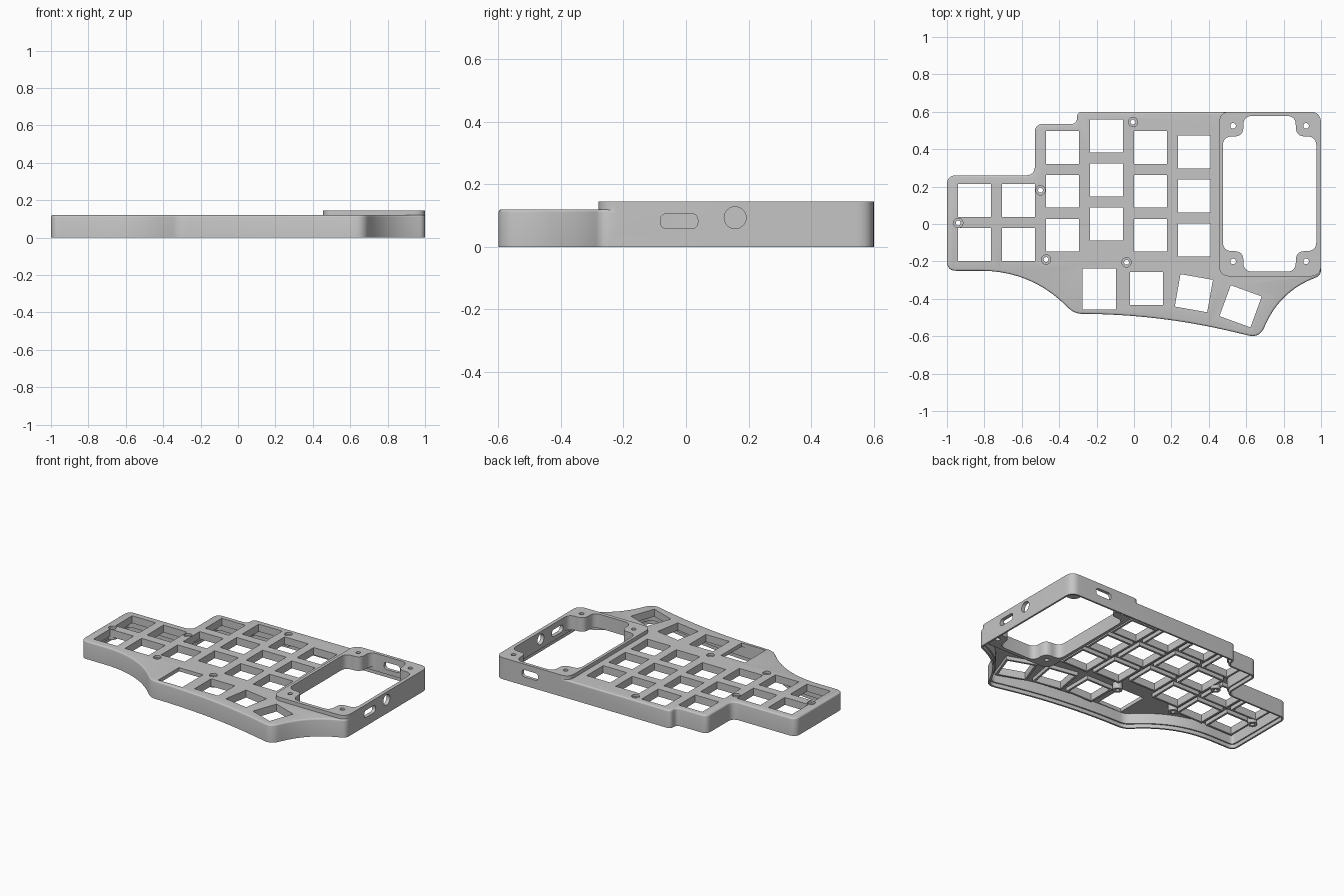
import bpy, bmesh, math
from mathutils import Vector, Matrix

if "Cube" in bpy.data.objects:
    bpy.data.objects.remove(bpy.data.objects["Cube"])

grey = bpy.data.materials.new("grey plastic")
grey.use_nodes = True
colour = (0.56, 0.56, 0.56, 1)
grey.diffuse_color = colour
grey.node_tree.nodes["Principled BSDF"].inputs["Base Color"].default_value = colour


def rounded(corners, steps=10):
    """Closed outline; every corner (x, y, trim) is replaced by a soft curve."""
    pts = []
    for i, (x, y, d) in enumerate(corners):
        c = Vector((x, y))
        a = Vector(corners[i - 1][:2])
        b = Vector(corners[(i + 1) % len(corners)][:2])
        p, q = c + (a - c).normalized() * d, c + (b - c).normalized() * d
        for k in range(steps + 1):
            t = k / steps
            pts.append(p * (1 - t) ** 2 + c * 2 * t * (1 - t) + q * t * t)
    return pts


def inset(pts, dist):
    """Move a counter-clockwise outline inwards."""
    out = []
    for i, p in enumerate(pts):
        e1 = (p - pts[i - 1]).normalized()
        e2 = (pts[(i + 1) % len(pts)] - p).normalized()
        n1, n2 = Vector((-e1.y, e1.x)), Vector((-e2.y, e2.x))
        m = (n1 + n2).normalized()
        out.append(p + m * dist / max(m.dot(n1), 0.5))
    return out


def box(w, h, centre, angle=0):
    turn = Matrix.Rotation(math.radians(angle), 2)
    return [turn @ Vector((sx * w / 2, sy * h / 2)) + Vector(centre)
            for sx, sy in ((-1, -1), (1, -1), (1, 1), (-1, 1))]


def circle(r, centre, n=24):
    return [Vector(centre) + Vector((math.cos(a), math.sin(a))) * r
            for a in (2 * math.pi * k / n for k in range(n))]


def loft(name, outlines, profile, matrix=Matrix()):
    """Sweep each outline through (inset, height) steps and cap both ends."""
    bm = bmesh.new()
    for pts in outlines:
        rings = [[bm.verts.new((p.x, p.y, z)) for p in inset(pts, d)] for d, z in profile]
        bm.faces.new(rings[0][::-1])
        bm.faces.new(rings[-1])
        for low, high in zip(rings, rings[1:]):
            for i in range(len(pts)):
                j = (i + 1) % len(pts)
                bm.faces.new((low[i], low[j], high[j], high[i]))
    bm.transform(matrix)
    mesh = bpy.data.meshes.new(name)
    bm.to_mesh(mesh)
    bm.free()
    mesh.materials.append(grey)
    obj = bpy.data.objects.new(name, mesh)
    bpy.context.collection.objects.link(obj)
    return obj


def prism(name, outlines, z0, z1, matrix=Matrix()):
    return loft(name, outlines, [(0, z0), (0, z1)], matrix)


def combine(target, tool, operation):
    mod = target.modifiers.new(operation, 'BOOLEAN')
    mod.object, mod.operation, mod.solver = tool, operation, 'EXACT'
    bpy.context.view_layer.objects.active = target
    bpy.ops.object.modifier_apply(modifier=mod.name)
    bpy.data.objects.remove(tool)


# Overall outline, counter-clockwise from the front left
outline = rounded([
    (-1, -0.25, 0.05), (-0.55, -0.25, 0.27), (-0.32, -0.48, 0.045),
    (0.15, -0.485, 0.4), (0.67, -0.61, 0.06), (0.785, -0.36, 0.19),
    (1, -0.275, 0.03), (1, 0.6, 0.06), (-0.305, 0.6, 0.032),
    (-0.305, 0.535, 0.032), (-0.53, 0.535, 0.045), (-0.53, 0.26, 0.05),
    (-1, 0.26, 0.05)])

# Key positions by column, then the thumb row
columns = {-0.852: (0.125, -0.11), -0.617: (0.125, -0.11),
           -0.382: (0.41, 0.175, -0.06), -0.148: (0.47, 0.235, 0.0),
           0.088: (0.41, 0.175, -0.06), 0.322: (0.385, 0.15, -0.085)}
keys = [((x, y), 0) for x, ys in columns.items() for y in ys]
keys += [((0.067, -0.345), 0), ((0.32, -0.37), -10), ((0.57, -0.44), -20)]
screws = [(-0.94, 0.005), (-0.5, 0.18), (-0.47, -0.19), (-0.005, 0.545), (-0.04, -0.205)]
boss_holes = [(x, y) for x in (0.53, 0.92) for y in (-0.2, 0.525)]

# Hollow tray in one sweep: underside of the plate, stepped lip, outer wall, soft top edge
case = loft("keyboard_case", [outline], [
    (0.021, 0.095), (0.021, 0.025), (0.012, 0.025), (0.012, 0), (0, 0),
    (0, 0.11), (0.001, 0.114), (0.003, 0.117), (0.006, 0.119), (0.01, 0.12)])

# Raised screen frame
frame = rounded([(0.455, -0.28, 0.06), (1, -0.28, 0.06), (1, 0.6, 0.06), (0.455, 0.6, 0.06)])
combine(case, prism("screen_frame", [frame], 0.05, 0.145), 'UNION')

# Switch collars and screw posts under the plate
combine(case, prism("switch_collars", [box(0.204, 0.204, c, a) for c, a in keys],
                    0.07, 0.11), 'UNION')
combine(case, prism("screw_posts", [circle(0.03, c) for c in screws], 0.05, 0.108), 'UNION')

# Screen opening with notched corners that leave the screw bosses
x0, x1, y0, y1, n, r = 0.475, 0.975, -0.255, 0.578, 0.11, 0.05
opening = rounded([
    (x0 + n, y0, r), (x1 - n, y0, r), (x1 - n, y0 + n, r), (x1, y0 + n, r),
    (x1, y1 - n, r), (x1 - n, y1 - n, r), (x1 - n, y1, r), (x0 + n, y1, r),
    (x0 + n, y1 - n, r), (x0, y1 - n, r), (x0, y0 + n, r), (x0 + n, y0 + n, r)], 6)
combine(case, prism("screen_opening", [opening], -0.1, 0.3), 'DIFFERENCE')

# Key holes, including the taller thumb key
holes = [box(0.176, 0.176, c, a) for c, a in keys] + [box(0.18, 0.22, (-0.185, -0.347))]
combine(case, prism("key_holes", holes, -0.1, 0.3), 'DIFFERENCE')

# Screw holes with counterbores
small = [circle(0.013, c) for c in screws] + [circle(0.015, c) for c in boss_holes]
combine(case, prism("screw_holes", small, -0.1, 0.3), 'DIFFERENCE')
combine(case, prism("counterbores", [circle(0.025, c) for c in screws], 0.105, 0.3), 'DIFFERENCE')


# Ports: a slot and a round hole on the right wall, a slot on the back wall
def slot(cx, cz):
    w, h = 0.06, 0.024
    return rounded([(cx - w, cz - h, 0.023), (cx + w, cz - h, 0.023),
                    (cx + w, cz + h, 0.023), (cx - w, cz + h, 0.023)], 6)


to_side = Matrix(((0, 0, 1, 0), (1, 0, 0, 0), (0, 1, 0, 0), (0, 0, 0, 1)))
to_back = Matrix.Rotation(math.radians(90), 4, 'X')
combine(case, prism("side_ports", [slot(-0.022, 0.082), circle(0.035, (0.157, 0.093))],
                    0.94, 1.1, to_side), 'DIFFERENCE')
combine(case, prism("back_port", [slot(0.745, 0.082)], -0.7, -0.55, to_back), 'DIFFERENCE')

# Smooth shading with sharp edges kept
bpy.ops.object.select_all(action='DESELECT')
case.select_set(True)
bpy.context.view_layer.objects.active = case
bpy.ops.object.shade_smooth_by_angle(angle=math.radians(30))
